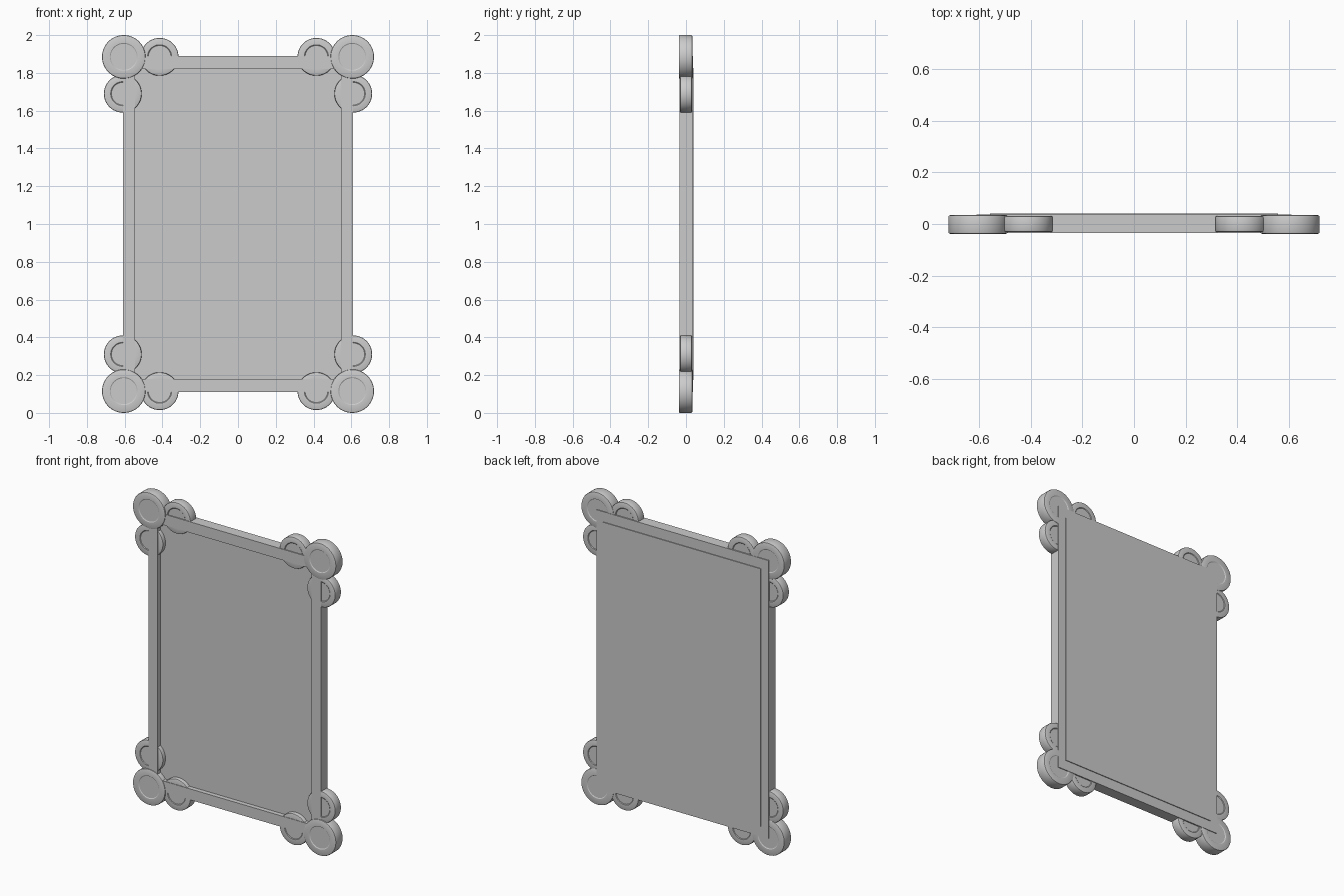
import bpy, bmesh, math
from mathutils import Matrix

if "Cube" in bpy.data.objects:
    bpy.data.objects.remove(bpy.data.objects["Cube"])


def finish(bm, name):
    bmesh.ops.recalc_face_normals(bm, faces=bm.faces)
    me = bpy.data.meshes.new(name)
    bm.to_mesh(me)
    bm.free()
    ob = bpy.data.objects.new(name, me)
    bpy.context.collection.objects.link(ob)
    return ob


def box(name, x, y0, y1, z0, z1):
    bm = bmesh.new()
    m = Matrix.Translation((0, (y0 + y1) / 2, (z0 + z1) / 2)) @ Matrix.Diagonal((2 * x, y1 - y0, z1 - z0, 1))
    bmesh.ops.create_cube(bm, size=1, matrix=m)
    return finish(bm, name)


def rectangular_frame(name, x_out, x_in, h_out, h_in, y0, y1):
    bm = bmesh.new()
    loops = []
    for x, h, y in ((x_out, h_out, y0), (x_out, h_out, y1), (x_in, h_in, y1), (x_in, h_in, y0)):
        loops.append([bm.verts.new((sx * x, y, 1 + sz * h))
                      for sx, sz in ((-1, -1), (1, -1), (1, 1), (-1, 1))])
    for a, b in zip(loops, loops[1:] + loops[:1]):
        for i in range(4):
            j = (i + 1) % 4
            bm.faces.new((a[i], a[j], b[j], b[i]))
    return finish(bm, name)


def disc(name, r, x, z, y0, y1, n=64):
    # turned disc: rounded rim and a shallow step ring on both faces
    c, d = 0.006, 0.003
    prof = [(r * .60, y0 + d), (r * .64, y0), (r - c, y0), (r - c * .3, y0 + c * .3), (r, y0 + c)]
    prof += [(q, y0 + y1 - y) for q, y in reversed(prof)]
    bm = bmesh.new()
    rings = [[bm.verts.new((x + q * math.cos(2 * math.pi * i / n), y,
                            z + q * math.sin(2 * math.pi * i / n))) for i in range(n)]
             for q, y in prof]
    for a, b in zip(rings, rings[1:]):
        for i in range(n):
            j = (i + 1) % n
            bm.faces.new((a[i], a[j], b[j], b[i]))
    bm.faces.new(rings[0])
    bm.faces.new(rings[-1])
    ob = finish(bm, name)
    bpy.ops.object.select_all(action='DESELECT')
    ob.select_set(True)
    bpy.context.view_layer.objects.active = ob
    bpy.ops.object.shade_smooth_by_angle(angle=math.radians(30))


# frame border and inset panel
rectangular_frame("frame_border", 0.61, 0.545, 0.89, 0.82, -0.034, 0.036)
box("panel", 0.558, -0.005, 0.041, 0.175, 1.825)

# corner discs: one large, two small at each corner
for sx in (-1, 1):
    for sz in (-1, 1):
        disc("corner_disc", 0.115, sx * 0.605, 1 + sz * 0.885, -0.038, 0.034)
        disc("end_disc", 0.1, sx * 0.415, 1 + sz * 0.885, -0.031, 0.031)
        disc("side_disc", 0.1, sx * 0.61, 1 + sz * 0.69, -0.031, 0.031)
